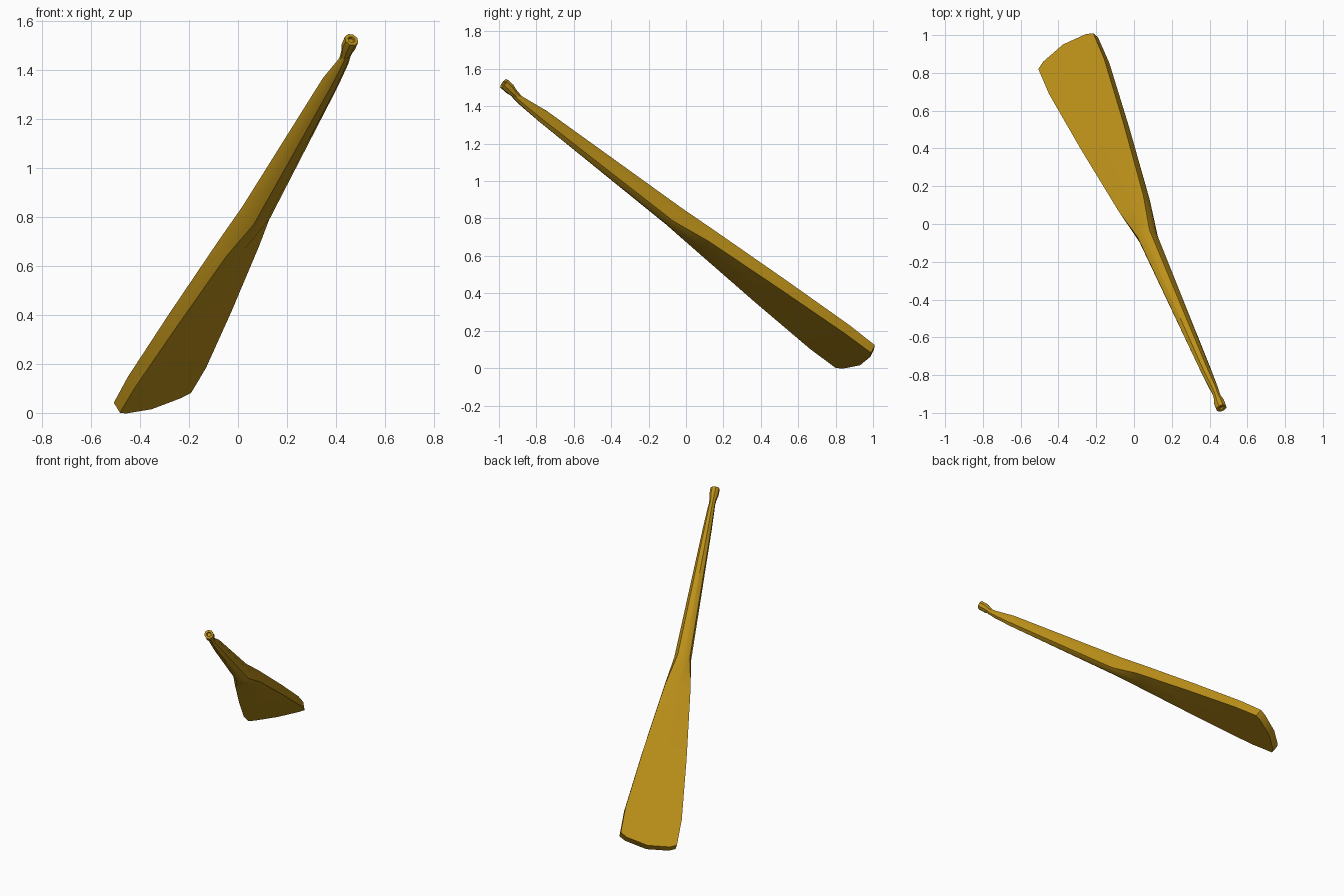
import bpy, bmesh, math
from mathutils import Vector

if "Cube" in bpy.data.objects:
    bpy.data.objects.remove(bpy.data.objects["Cube"])

# Local frame of the tilted paddle: along the shaft, across the blade, out of the blade face
ORIGIN = Vector((-0.29, 0.77, 0.165))
ALONG = Vector((0.327, -0.751, 0.574)).normalized()
ACROSS = Vector((0.815, 0.534, 0.225))
ACROSS = (ACROSS - ALONG * ACROSS.dot(ALONG)).normalized()
FACE = ALONG.cross(ACROSS)

mat = bpy.data.materials.new("golden_wood")
mat.diffuse_color = (0.5, 0.28, 0.01, 1)
mat.use_nodes = True
mat.node_tree.nodes["Principled BSDF"].inputs["Base Color"].default_value = mat.diffuse_color


def ring(bm, t, half_w, half_h, lift, corner, bulge=0.0):
    """Eight-sided section; corner 1 is a box, 0.72 is an octagon."""
    verts = []
    for i, j in ((1, 0), (1, 1), (0, 1), (-1, 1), (-1, 0), (-1, -1), (0, -1), (1, -1)):
        k = corner if i and j else 1
        w, n = i * half_w * k, j * half_h * k + lift
        tt = t - (bulge if i == 0 else 0)
        verts.append(bm.verts.new(ORIGIN + ALONG * tt + ACROSS * w + FACE * n))
    return verts


def loft(name, rows):
    bm = bmesh.new()
    rings = [ring(bm, *r) for r in rows]
    for a, b in zip(rings, rings[1:]):
        for i in range(8):
            j = (i + 1) % 8
            bm.faces.new((a[i], a[j], b[j], b[i]))
    # End caps, split down the middle so the rounded tip stays clean
    for r in (rings[0], rings[-1]):
        bm.faces.new((r[6], r[7], r[0], r[1], r[2]))
        bm.faces.new((r[2], r[3], r[4], r[5], r[6]))
    bmesh.ops.recalc_face_normals(bm, faces=bm.faces)
    me = bpy.data.meshes.new(name)
    bm.to_mesh(me)
    bm.free()
    me.materials.append(mat)
    ob = bpy.data.objects.new(name, me)
    bpy.context.collection.objects.link(ob)
    bpy.ops.object.select_all(action='DESELECT')
    ob.select_set(True)
    bpy.context.view_layer.objects.active = ob
    bpy.ops.object.shade_smooth_by_angle(angle=math.radians(35))
    return ob


# Flat blade flowing into the tapered shaft
loft("blade_and_shaft", [
    (-0.203, 0.137, 0.025, 0.0, 1, 0.024),
    (-0.18, 0.178, 0.026, 0.0, 1),
    (0.0, 0.178, 0.029, 0.0, 1),
    (0.42, 0.137, 0.033, 0.003, 1),
    (0.90, 0.082, 0.038, 0.007, 0.98),
    (1.12, 0.053, 0.066, 0.008, 0.72),
    (2.05, 0.028, 0.040, 0.008, 0.72),
    (2.20, 0.022, 0.023, 0.003, 0.72),
    (2.25, 0.018, 0.018, 0.006, 0.72),
])

# Small end knob on a short neck, with a dimpled top
loft("end_knob", [
    (2.20, 0.018, 0.018, 0.003, 0.72),
    (2.26, 0.022, 0.022, 0.013, 0.72),
    (2.29, 0.029, 0.029, 0.018, 0.72),
    (2.335, 0.029, 0.029, 0.022, 0.72),
    (2.335, 0.015, 0.015, 0.022, 0.72),
    (2.325, 0.012, 0.012, 0.022, 0.72),
])
